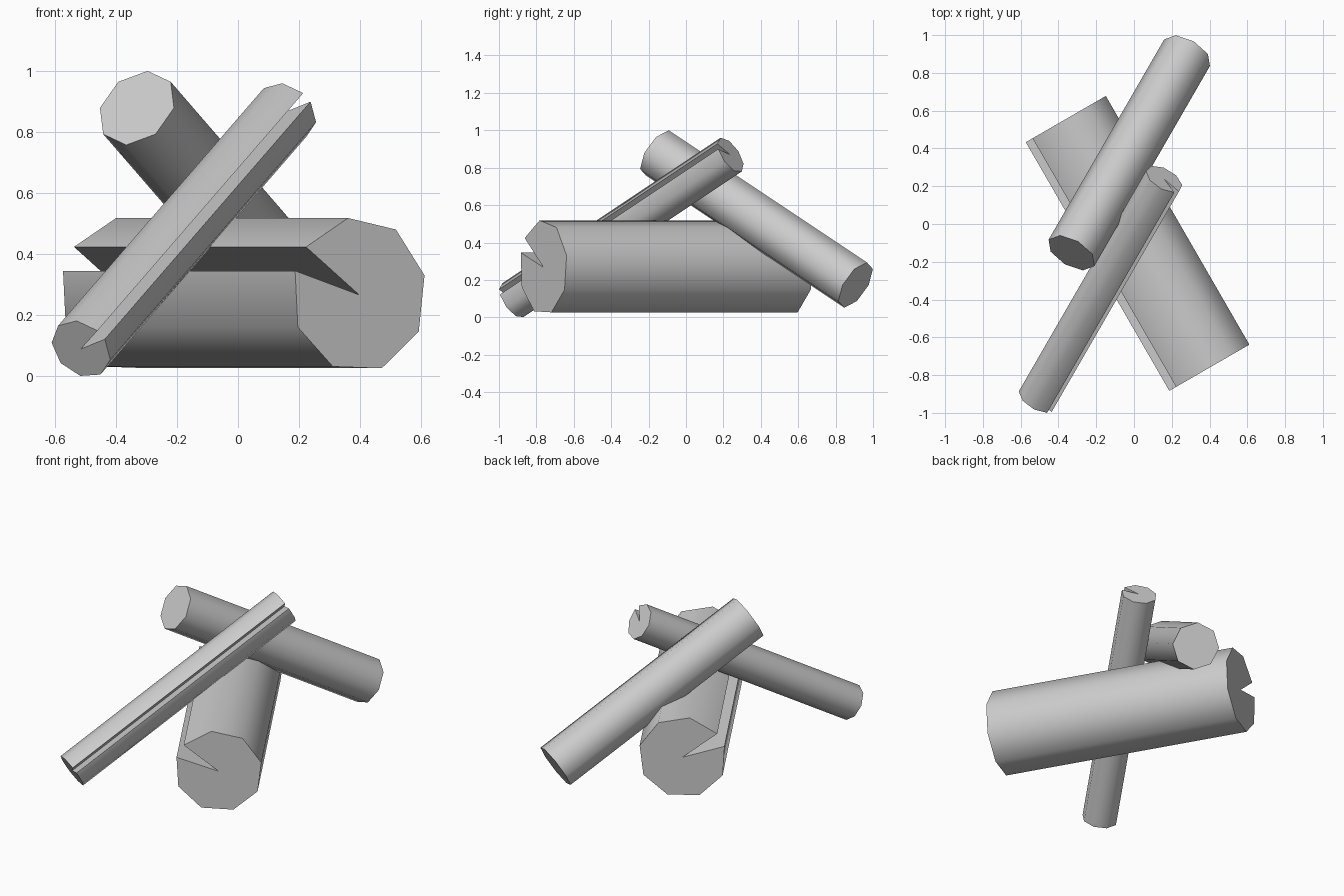
import bpy, bmesh
from math import radians, cos, sin
from mathutils import Vector, Matrix

if "Cube" in bpy.data.objects:
    bpy.data.objects.remove(bpy.data.objects["Cube"], do_unlink=True)

# One plain grey for every log
grey = bpy.data.materials.new("light_grey")
grey.use_nodes = True
grey.diffuse_color = (0.6, 0.6, 0.6, 1)
grey.node_tree.nodes["Principled BSDF"].inputs["Base Color"].default_value = (0.6, 0.6, 0.6, 1)


def log(name, front, heading, pitch, length, radius, start=0, notch=0):
    """Eight-sided log from its front end; a notch cuts a wedge to the core."""
    h, p = radians(heading), radians(pitch)
    axis = Vector((sin(h) * cos(p), cos(h) * cos(p), sin(p)))
    side = Vector((cos(h), -sin(h), 0))
    up = side.cross(axis)

    # Cross-section, opened to the core when notched
    step = radians(360 - notch) / 8
    angles = [radians(start) + i * step for i in range(9 if notch else 8)]
    profile = [side * cos(a) * radius + up * sin(a) * radius for a in angles]
    if notch:
        profile.append(Vector())

    bm = bmesh.new()
    cap = bm.faces.new([bm.verts.new(Vector(front) + v) for v in profile])
    ext = bmesh.ops.extrude_face_region(bm, geom=[cap], use_keep_orig=True)
    far = [g for g in ext["geom"] if isinstance(g, bmesh.types.BMVert)]
    bmesh.ops.translate(bm, verts=far, vec=axis * length)
    bmesh.ops.recalc_face_normals(bm, faces=bm.faces)
    mesh = bpy.data.meshes.new(name)
    bm.to_mesh(mesh)
    bm.free()

    obj = bpy.data.objects.new(name, mesh)
    bpy.context.collection.objects.link(obj)
    mesh.materials.append(grey)

    # Round sides, crisp ends and notch
    bpy.ops.object.select_all(action="DESELECT")
    obj.select_set(True)
    bpy.context.view_layer.objects.active = obj
    bpy.ops.object.shade_smooth_by_angle(angle=radians(50))
    return obj


# Thick log lying flat, two thinner ones leaning over it
log("thick_log", (0.397, -0.762, 0.267), -30, 0, 1.52, 0.255, start=162, notch=-0 + 20)
log("thin_log", (-0.514, -0.929, 0.09), 30, 30, 1.556, 0.107, start=40, notch=20)
log("medium_log", (-0.331, -0.153, 0.879), 30, -30, 1.413, 0.14)
